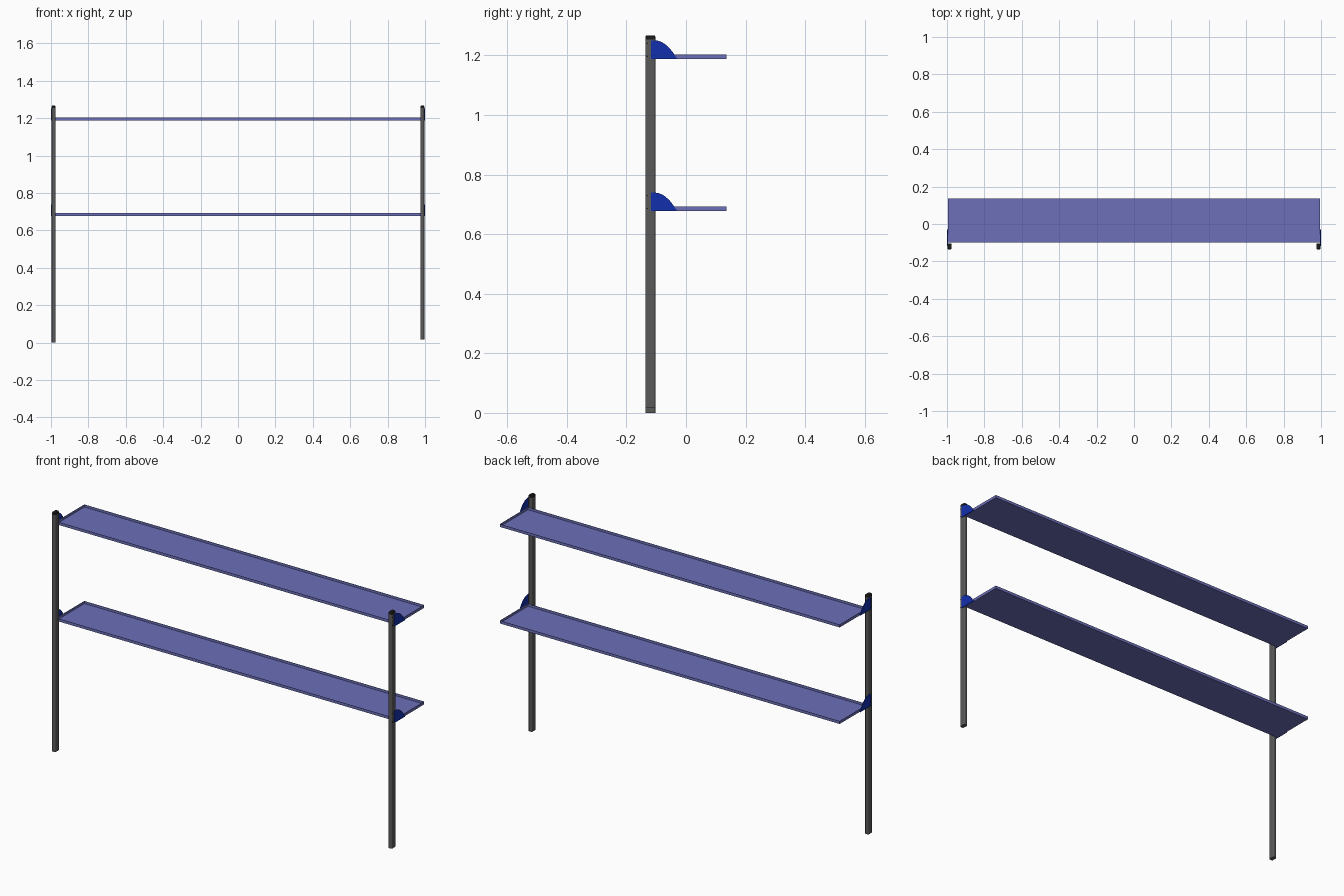
import bpy, bmesh, math
from mathutils import Matrix

if "Cube" in bpy.data.objects:
    bpy.data.objects.remove(bpy.data.objects["Cube"])


def material(name, rgb):
    m = bpy.data.materials.new(name)
    m.diffuse_color = (*rgb, 1)
    m.use_nodes = True
    m.node_tree.nodes["Principled BSDF"].inputs["Base Color"].default_value = m.diffuse_color
    return m


STEEL = material("dark_steel", (0.1, 0.1, 0.1))
BLACK = material("black_plastic", (0.012, 0.012, 0.012))
SHELF = material("shelf_blue", (0.15, 0.16, 0.48))
BLUE = material("bracket_blue", (0.006, 0.03, 0.42))


def finish(bm, name, mat):
    bmesh.ops.recalc_face_normals(bm, faces=bm.faces)
    me = bpy.data.meshes.new(name)
    bm.to_mesh(me)
    bm.free()
    ob = bpy.data.objects.new(name, me)
    me.materials.append(mat)
    bpy.context.collection.objects.link(ob)
    return ob


def add_box(bm, x0, x1, y0, y1, z0, z1):
    m = Matrix.Translation(((x0 + x1) / 2, (y0 + y1) / 2, (z0 + z1) / 2))
    m = m @ Matrix.Diagonal((x1 - x0, y1 - y0, z1 - z0, 1))
    return bmesh.ops.create_cube(bm, size=1, matrix=m)["verts"]


def column(name, mat, cx, z0, z1, dome=False):
    """Upright with rounded vertical corners; optionally a chamfered top."""
    bm = bmesh.new()
    add_box(bm, cx - 0.0105, cx + 0.0105, -0.136, -0.103, z0, z1)
    vertical = [e for e in bm.edges
                if abs(e.verts[0].co.z - e.verts[1].co.z) > 1e-4]
    bmesh.ops.bevel(bm, geom=vertical, offset=0.005, segments=3,
                    profile=0.5, affect='EDGES')
    if dome:
        top = [e for e in bm.edges if all(v.co.z > z1 - 1e-5 for v in e.verts)]
        bmesh.ops.bevel(bm, geom=top, offset=0.004, segments=2,
                        profile=0.5, affect='EDGES')
    return finish(bm, name, mat)


def plate(name, mat, profile, x0, x1):
    """Extrude a (y, z) outline between two x positions."""
    bm = bmesh.new()
    f = bm.faces.new([bm.verts.new((x0, y, z)) for y, z in profile])
    ext = bmesh.ops.extrude_face_region(bm, geom=[f])["geom"]
    for v in ext:
        if isinstance(v, bmesh.types.BMVert):
            v.co.x = x1
    return finish(bm, name, mat)


# Thin sheet shelf trays with upturned rims
def tray(name, z):
    bm = bmesh.new()
    t, h, xe, y0, y1 = 0.002, 0.015, 0.9955, -0.099, 0.136
    outer = add_box(bm, -xe, xe, y0, y1, z, z + h)
    top = max({f for v in outer for f in v.link_faces},
              key=lambda f: f.calc_center_median().z)
    bmesh.ops.inset_region(bm, faces=[top], thickness=t)
    for v in top.verts:
        v.co = v.co.copy()
    floor = bmesh.ops.extrude_face_region(bm, geom=[top])["geom"]
    if top.is_valid:
        bmesh.ops.delete(bm, geom=[top], context='FACES_ONLY')
    for v in floor:
        if isinstance(v, bmesh.types.BMVert):
            v.co.z = z + t
    return finish(bm, name, SHELF)


# Curved bracket outline, relative to shelf underside
outline = [(-0.118, 0), (-0.029, 0), (-0.038, 0.0135), (-0.047, 0.026),
           (-0.057, 0.038), (-0.068, 0.048), (-0.080, 0.056),
           (-0.093, 0.061), (-0.105, 0.0625), (-0.118, 0.0625)]

# Uprights, end caps and the single foot under the left post
for side, s in (("left", -1), ("right", 1)):
    cx = s * 0.9855
    column(side + "_post", STEEL, cx, 0.016, 1.254)
    column(side + "_top_cap", BLACK, cx, 1.254, 1.267, dome=True)
column("left_foot", STEEL, -0.9855, 0.0, 0.016)

# Shelves with brackets and screws at both ends
for level, z in (("lower", 0.677), ("upper", 1.188)):
    tray(level + "_shelf", z)
    for side, s in (("left", -1), ("right", 1)):
        plate(f"{level}_{side}_bracket", BLUE,
              [(y, z + dz) for y, dz in outline], s * 0.9955, s * 1.0)
        bm = bmesh.new()
        for dz in (0.009, 0.052):
            m = (Matrix.Translation((s * 0.9962, -0.130, z + dz))
                 @ Matrix.Rotation(math.pi / 2, 4, 'Y'))
            bmesh.ops.create_cone(bm, cap_ends=True, segments=10, radius1=0.0025,
                                  radius2=0.0025, depth=0.002, matrix=m)
        finish(bm, f"{level}_{side}_screws", BLACK)
